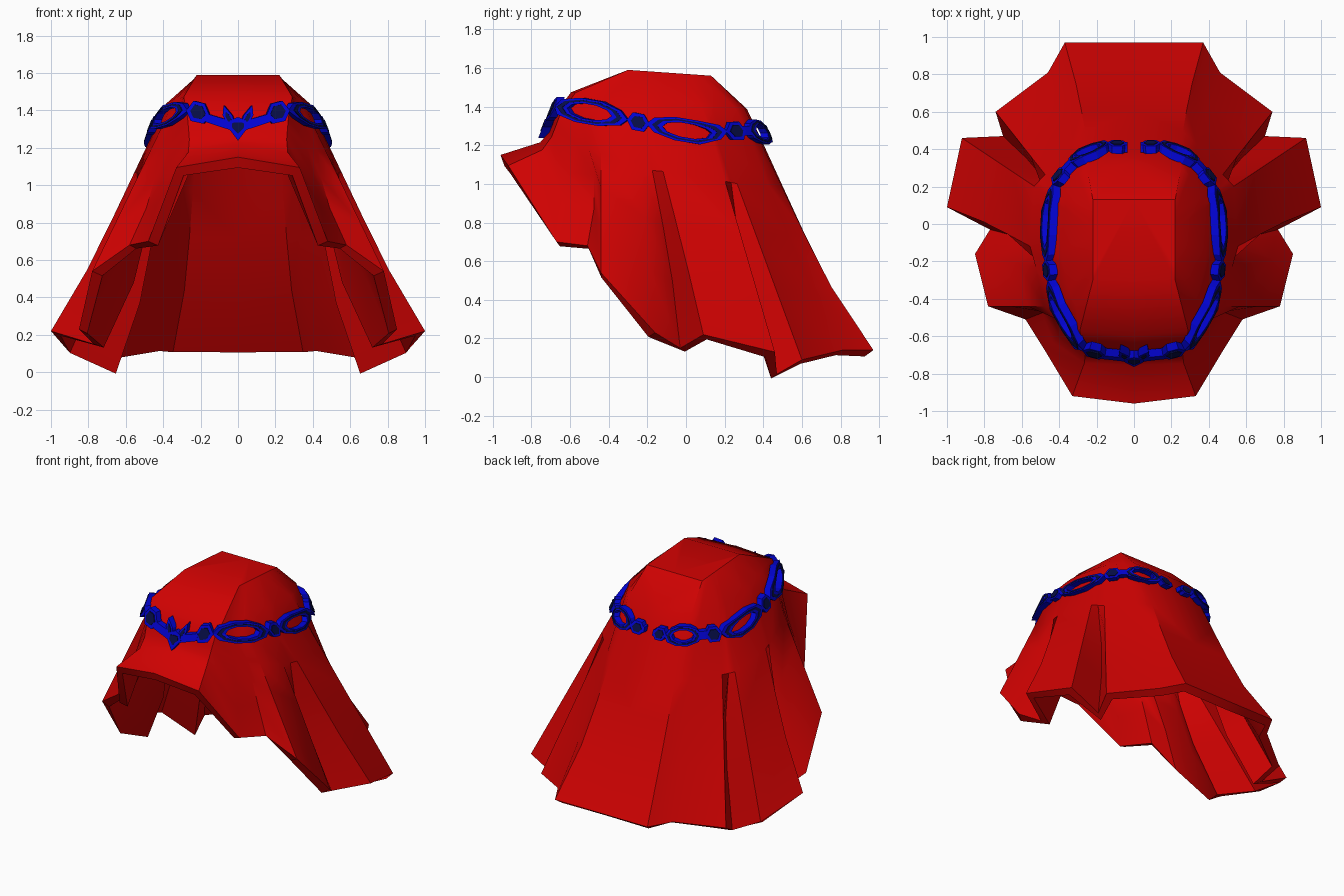
import bpy, bmesh, math
from mathutils import Vector

if "Cube" in bpy.data.objects:
    bpy.data.objects.remove(bpy.data.objects["Cube"])


def material(name, rgb):
    m = bpy.data.materials.new(name)
    m.diffuse_color = (*rgb, 1)
    m.use_nodes = True
    m.node_tree.nodes["Principled BSDF"].inputs["Base Color"].default_value = m.diffuse_color
    return m


RED = material("red cloth", (0.63, 0.0005, 0.0005))
BLUE = material("blue enamel", (0.0005, 0.0008, 0.64))
NAVY = material("navy stone", (0.002, 0.004, 0.06))


def finish(bm, name, mats, thickness=0):
    me = bpy.data.meshes.new(name)
    bm.to_mesh(me)
    bm.free()
    ob = bpy.data.objects.new(name, me)
    bpy.context.collection.objects.link(ob)
    for m in mats:
        me.materials.append(m)
    bpy.ops.object.select_all(action='DESELECT')
    ob.select_set(True)
    bpy.context.view_layer.objects.active = ob
    mir = ob.modifiers.new("mirror", 'MIRROR')
    mir.merge_threshold = 0.002
    if thickness:
        sol = ob.modifiers.new("thickness", 'SOLIDIFY')
        sol.thickness = thickness
        sol.offset = -1
        for mod in ("mirror", "thickness"):
            bpy.ops.object.modifier_apply(modifier=mod)
        bpy.ops.object.shade_smooth_by_angle(angle=math.radians(37))
    return ob


# Hood: columns from brow to back, as head ring x, y | hem x, y, z | bulge
COLS = [
    (0, -.675, 0, -.96, 1.15, -.12),
    (.27, -.65, .33, -.92, 1.095, -.105),
    (.335, -.54, .48, -.67, .70, .0),
    (.37, -.49, .58, -.51, .68, -.04),
    (.395, -.44, .78, -.44, .54, .0),
    (.435, -.25, .85, -.16, .23, .0),
    (.44, -.215, .77, -.03, .15, -.06),
    (.443, -.18, 1.0, .09, .22, -.025),
    (.425, .13, .92, .46, .13, .0),
    (.415, .15, .70, .47, .015, -.05),
    (.40, .17, .74, .60, .09, .0),
    (.31, .33, .46, .81, .14, -.03),
    (.24, .38, .37, .97, .14, -.045),
    (0, .39, 0, .97, .14, -.045),
]
VALLEYS = (3, 6, 9)
STEPS = ((.22, .4), (.45, .8), (.7, 1), (1, 0))
bm = bmesh.new()
axis = Vector((0, -.1, 0))
cols = []
for i, (rx, ry, hx, hy, hz, bulge) in enumerate(COLS):
    k = min(max((i - 1) / 11, 0), 1)
    edge = 0 if i in (0, 13) else .22
    crest = Vector((edge, -.3 + .43 * k, 1.59 - .03 * k))
    ring = Vector((rx, ry, 1.28 - .13 * ry))
    hem = Vector((hx, hy, hz))
    out = ring - axis
    out.z = 0
    out.normalize()
    brow = crest.lerp(ring, .52) + out * (.10 if i < 2 else .05)
    cols.append([crest, brow, ring] +
                [ring.lerp(hem, t) + out * bulge * amount for t, amount in STEPS])
# Folds start just below the head ring
for i in VALLEYS:
    cols[i][3] = (cols[i - 1][3] + cols[i + 1][3]) / 2
grid = [[bm.verts.new(p) for p in col] for col in cols]
for a, b in zip(grid, grid[1:]):
    for r in range(len(a) - 1):
        bm.faces.new((a[r], a[r + 1], b[r + 1], b[r]))
bm.faces.new([c[0] for c in grid])
finish(bm, "hood", [RED], .06)

# Circlet path around one side of the head, from brow to back
PATH = [Vector(p) for p in (
    (0, -.71, 1.31), (.21, -.68, 1.395), (.29, -.65, 1.40), (.42, -.42, 1.36),
    (.452, -.25, 1.32), (.46, -.05, 1.285), (.45, .10, 1.26), (.405, .24, 1.275),
    (.30, .355, 1.275), (.15, .415, 1.26), (.01, .41, 1.25))]


def on_path(s):
    if s < 0:
        p = on_path(-s)
        return Vector((-p.x, p.y, p.z))
    for a, b in zip(PATH, PATH[1:]):
        d = (b - a).xy.length
        if s <= d or b is PATH[-1]:
            return a.lerp(b, s / d)
        s -= d


def place(s, v, h):
    """Point at distance s along the band, height v, h out from the cloth."""
    t = on_path(s + .04) - on_path(s - .04)
    n = Vector((t.y, -t.x, 0)).normalized()
    return on_path(s) + Vector((0, 0, v)) + n * (h - .4 * v)


bm = bmesh.new()
BACK, FRONT = -.022, .02


def prism(pts, h0=BACK, h1=FRONT, mat=0):
    lo = [bm.verts.new(place(s, v, h0)) for s, v in pts]
    hi = [bm.verts.new(place(s, v, h1)) for s, v in pts]
    faces = [bm.faces.new(hi), bm.faces.new(lo[::-1])]
    for i in range(len(pts)):
        j = (i + 1) % len(pts)
        faces.append(bm.faces.new((lo[i], lo[j], hi[j], hi[i])))
    for f in faces:
        f.material_index = mat


def frame(outer, inner, h0=BACK, h1=FRONT, mat=0):
    rings = [[bm.verts.new(place(s, v, h)) for s, v in pts]
             for pts, h in ((outer, h0), (outer, h1), (inner, h1), (inner, h0))]
    for a, b in zip(rings, rings[1:] + rings[:1]):
        for i in range(len(outer)):
            j = (i + 1) % len(outer)
            bm.faces.new((a[i], a[j], b[j], b[i])).material_index = mat


def oval(s, rx, ry, n, k=1.0):
    return [(s + k * rx * math.cos(2 * math.pi * i / n),
             k * ry * math.sin(2 * math.pi * i / n)) for i in range(n)]


def shrink(pts, k):
    cs = sum(p[0] for p in pts) / len(pts)
    cv = sum(p[1] for p in pts) / len(pts)
    return [(cs + (s - cs) * k, cv + (v - cv) * k) for s, v in pts]


def jewel(pts, k=.6):
    """Blue setting with a thin navy inlay."""
    prism(pts)
    prism(shrink(pts, k), FRONT - .003, FRONT + .004, 1)


# Open links with a thin navy inlay
for s, rx, ry in ((.475, .21, .066), (.99, .21, .064), (1.45, .12, .064)):
    frame(oval(s, rx, ry, 10), oval(s, rx, ry, 10, .6))
    frame(oval(s, rx, ry, 10, .86), oval(s, rx, ry, 10, .73), FRONT - .003, FRONT + .003, 1)
# Six-sided stone settings between the links
for s, rx, ry in ((.212, .062, .062), (.739, .058, .052), (1.25, .058, .054), (1.61, .055, .045)):
    jewel(oval(s, rx, ry, 6), .64)
# Bars at the brow, behind the side stone and at the open back end
prism([(.03, -.03), (.17, -.04), (.17, .005), (.03, .02)])
prism([(1.28, -.025), (1.36, -.025), (1.36, .025), (1.28, .025)])
prism([(1.64, -.022), (1.665, -.018), (1.665, .018), (1.64, .022)])
# Side leaves of the brow ornament
jewel([(.012, .0), (.05, -.01), (.082, .03), (.08, .085), (.03, .05)], .5)
# Central pendant, right half; the mirror makes the rest
prism([(0, -.072), (.05, -.02), (.04, .02), (0, .055)], BACK, FRONT + .006)
prism([(0, -.035), (.03, -.012), (.028, .012), (0, .026)], FRONT, FRONT + .010, 1)
bmesh.ops.recalc_face_normals(bm, faces=bm.faces)
finish(bm, "circlet", [BLUE, NAVY])
